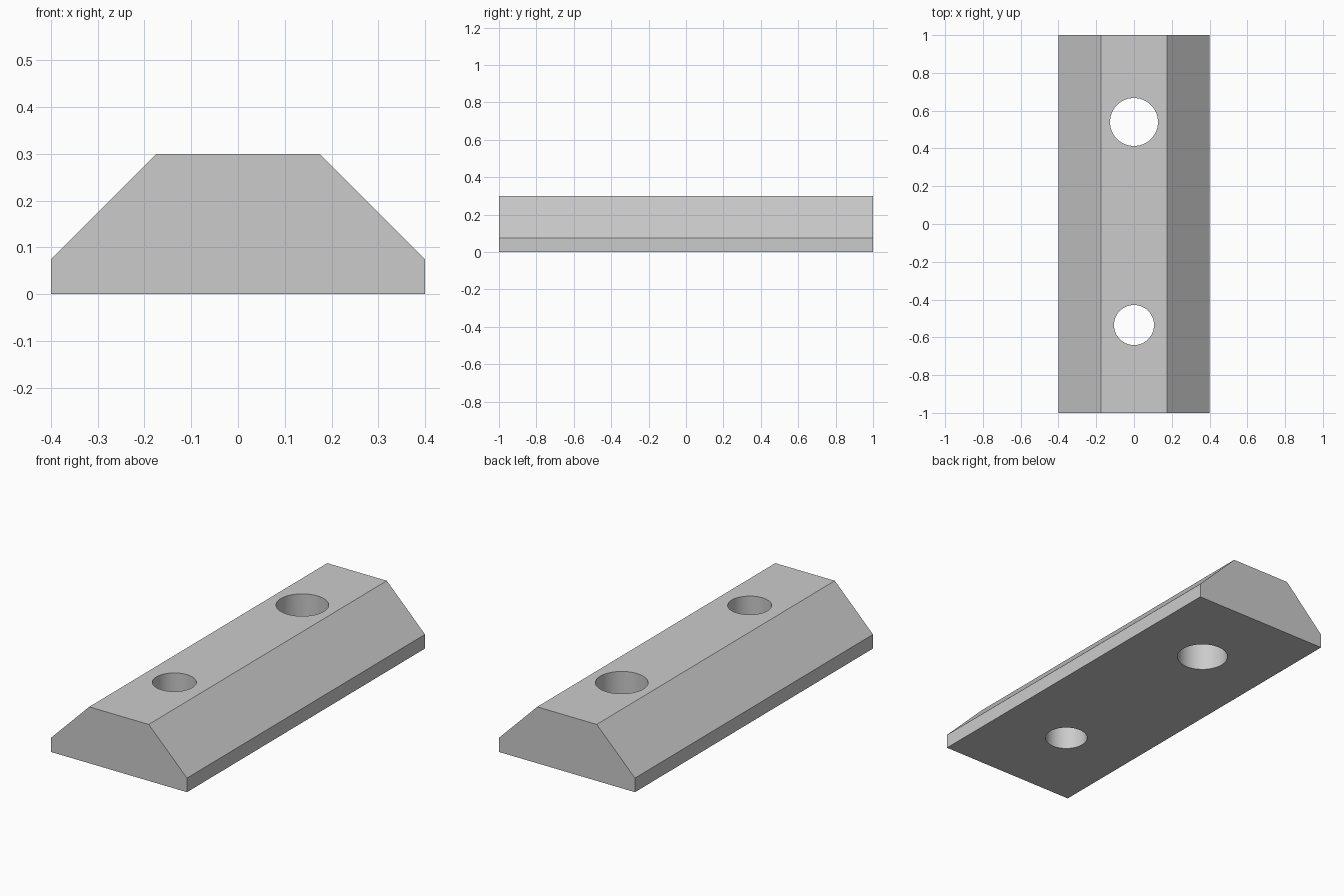
import bpy, bmesh

cube = bpy.data.objects.get("Cube")
if cube:
    bpy.data.objects.remove(cube, do_unlink=True)

LENGTH, HEIGHT = 2.0, 0.3

grey = bpy.data.materials.new("plain grey")
grey.use_nodes = True
colour = (0.6, 0.6, 0.6, 1)
grey.diffuse_color = colour
grey.node_tree.nodes["Principled BSDF"].inputs["Base Color"].default_value = colour


def add_object(name, bm):
    bmesh.ops.recalc_face_normals(bm, faces=bm.faces)
    mesh = bpy.data.meshes.new(name)
    bm.to_mesh(mesh)
    bm.free()
    mesh.materials.append(grey)
    obj = bpy.data.objects.new(name, mesh)
    bpy.context.collection.objects.link(obj)
    return obj


# Bar: chamfered cross-section extruded along y
half = [(0.4, 0), (0.4, 0.075), (0.175, HEIGHT)]
profile = half + [(-x, z) for x, z in reversed(half)]
bm = bmesh.new()
face = bm.faces.new([bm.verts.new((x, -LENGTH / 2, z)) for x, z in profile])
ext = bmesh.ops.extrude_face_region(bm, geom=[face])
moved = [v for v in ext["geom"] if isinstance(v, bmesh.types.BMVert)]
bmesh.ops.translate(bm, verts=moved, vec=(0, LENGTH, 0))
bar = add_object("chamfered_bar", bm)

# Two through holes of different size
for name, y, radius in (("large_hole_cutter", 0.54, 0.127),
                        ("small_hole_cutter", -0.535, 0.106)):
    bm = bmesh.new()
    bmesh.ops.create_cone(bm, cap_ends=True, segments=64,
                          radius1=radius, radius2=radius, depth=HEIGHT * 2)
    cutter = add_object(name, bm)
    cutter.location = (0, y, HEIGHT / 2)
    cutter.hide_render = True
    cutter.hide_set(True)
    cut = bar.modifiers.new(name, "BOOLEAN")
    cut.operation = "DIFFERENCE"
    cut.solver = "EXACT"
    cut.object = cutter

# Apply the cuts, then smooth only the hole walls
bpy.context.view_layer.objects.active = bar
bar.select_set(True)
for modifier in list(bar.modifiers):
    cutter = modifier.object
    bpy.ops.object.modifier_apply(modifier=modifier.name)
    bpy.data.objects.remove(cutter, do_unlink=True)
bpy.ops.object.shade_smooth_by_angle(angle=0.5)
